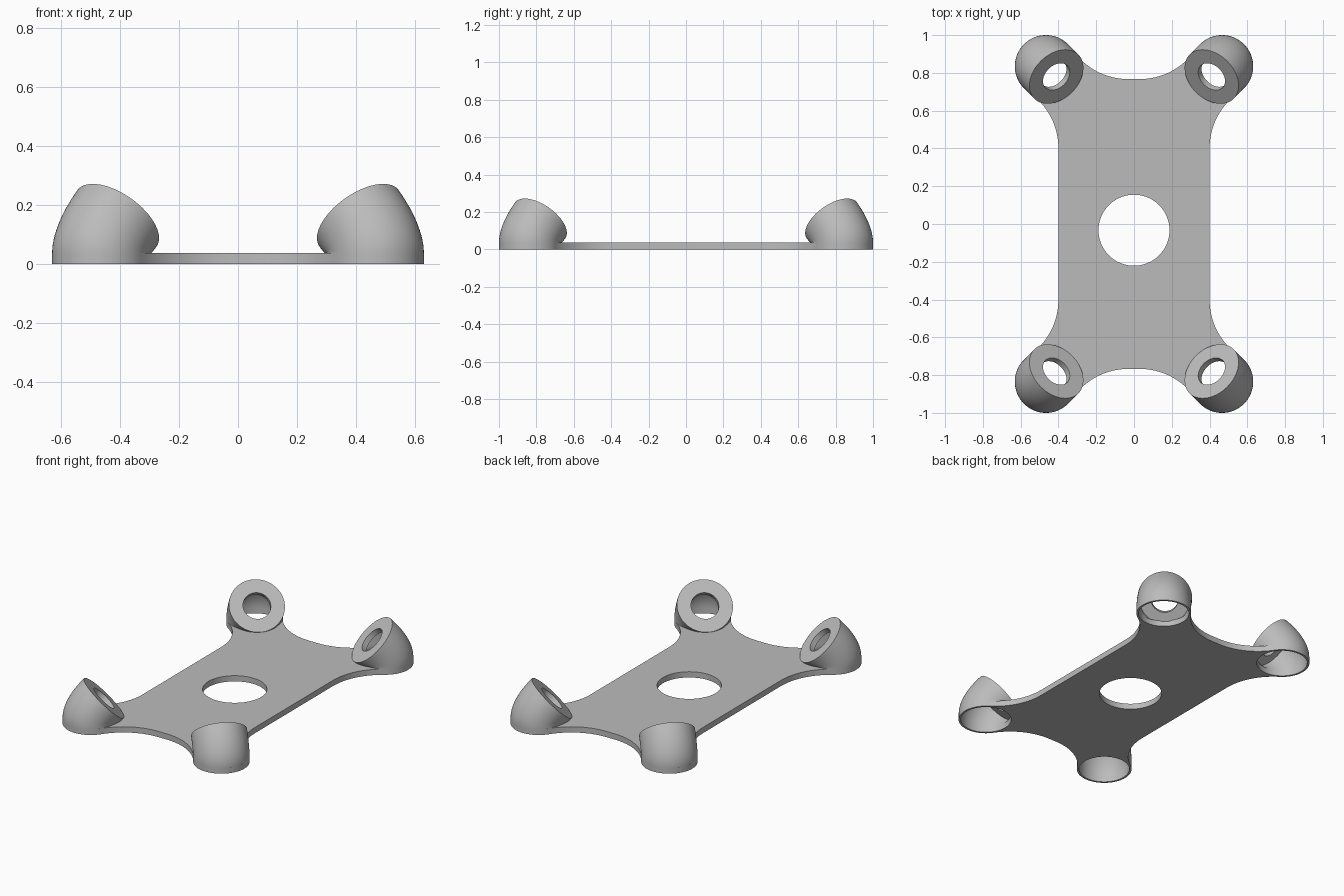
import bpy, bmesh, math
from math import sin, cos, pi

if "Cube" in bpy.data.objects:
    bpy.data.objects.remove(bpy.data.objects["Cube"])

grey = bpy.data.materials.new("matte_grey")
grey.use_nodes = True
COLOUR = (0.5, 0.5, 0.5, 1)
grey.diffuse_color = COLOUR
grey.node_tree.nodes["Principled BSDF"].inputs["Base Color"].default_value = COLOUR

PLATE = 0.037               # plate thickness
FOOT_X, FOOT_Y, FOOT_R = 0.466, 0.835, 0.165
CAVITY_R, HOLE_R, LIP = 0.152, 0.082, 0.035
TILT = pi / 4
FILLET = 0.361
SEG = 64


def arc(cx, cy, r, start, end, n):
    return [(cx + r * cos(start + (end - start) * i / n),
             cy + r * sin(start + (end - start) * i / n)) for i in range(n + 1)]


def finish(obj):
    bpy.ops.object.select_all(action='DESELECT')
    obj.select_set(True)
    bpy.context.view_layer.objects.active = obj
    if obj.type == 'CURVE':
        bpy.ops.object.convert(target='MESH')
        obj = bpy.context.object
    obj.data.materials.clear()
    obj.data.materials.append(grey)
    bpy.ops.object.shade_smooth_by_angle(angle=math.radians(35))


# Plate outline: straight sides, concave fillets, rounded corner lobes
def plate_quarter():
    side = (0.4 + FILLET, 0.4)
    end_y = 0.767 + FILLET
    end_x = FOOT_X - math.sqrt((FILLET + FOOT_R) ** 2 - (end_y - FOOT_Y) ** 2)
    a = math.atan2(side[1] - FOOT_Y, side[0] - FOOT_X)
    b = math.atan2(end_y - FOOT_Y, end_x - FOOT_X)
    return (arc(*side, FILLET, pi, a + pi, 16)
            + arc(FOOT_X, FOOT_Y, FOOT_R, a, b, 40)[1:-1]
            + arc(end_x, end_y, FILLET, b - pi, -pi / 2, 16))


q = plate_quarter()
outline = (q + [(-x, y) for x, y in reversed(q)]
           + [(-x, -y) for x, y in q] + [(x, -y) for x, y in reversed(q)])
loops = [outline, arc(0, -0.033, 0.188, 0, 2 * pi, 72)[:-1]]
for sx in (-1, 1):
    for sy in (-1, 1):
        loops.append(arc(sx * FOOT_X, sy * FOOT_Y, CAVITY_R, 0, 2 * pi, SEG)[:-1])

curve = bpy.data.curves.new("base_plate", 'CURVE')
curve.dimensions = '2D'
curve.fill_mode = 'BOTH'
curve.extrude = PLATE / 2
for pts in loops:
    spline = curve.splines.new('POLY')
    spline.points.add(len(pts) - 1)
    for p, (x, y) in zip(spline.points, pts):
        p.co = (x, y, 0, 1)
    spline.use_cyclic_u = True
plate = bpy.data.objects.new("base_plate", curve)
plate.location.z = PLATE / 2
bpy.context.collection.objects.link(plate)
finish(plate)


# Foot sockets: hollow bent tubes with a tilted, pierced end face
def bent_rings(end, radius, n=12):
    """Circles (centre x, centre z, radius, tilt) that lean inward as they rise."""
    control_z = end[1] + end[0]
    rings = [(0, 0, radius, 0)]
    for i in range(n + 1):
        t = i / n
        z = (1 - t) ** 2 * PLATE + 2 * t * (1 - t) * control_z + t * t * end[1]
        rings.append((t * t * end[0], z, radius, t * TILT))
    return rings


face = (-0.078, 0.155)
inner = (face[0] + LIP * sin(TILT), face[1] - LIP * cos(TILT))
rings = (bent_rings(face, FOOT_R)
         + [(*face, HOLE_R, TILT), (*inner, HOLE_R, TILT)]
         + bent_rings(inner, CAVITY_R)[::-1])

bm = bmesh.new()
grid = [[bm.verts.new((cx + r * cos(p) * cos(t), r * sin(p), cz + r * cos(p) * sin(t)))
         for p in (2 * pi * k / SEG for k in range(SEG))] for cx, cz, r, t in rings]
for i, low in enumerate(grid):
    high = grid[(i + 1) % len(grid)]
    for k in range(SEG):
        m = (k + 1) % SEG
        bm.faces.new((low[k], low[m], high[m], high[k]))
bmesh.ops.recalc_face_normals(bm, faces=bm.faces)
mesh = bpy.data.meshes.new("foot_socket")
bm.to_mesh(mesh)
bm.free()

for name, sx, sy in (("front_left", 1, -1), ("front_right", -1, -1),
                     ("back_left", 1, 1), ("back_right", -1, 1)):
    foot = bpy.data.objects.new(name + "_socket", mesh.copy())
    foot.location = (sx * FOOT_X, sy * FOOT_Y, 0)
    foot.rotation_euler.z = math.atan2(sy, sx)
    bpy.context.collection.objects.link(foot)
    finish(foot)
